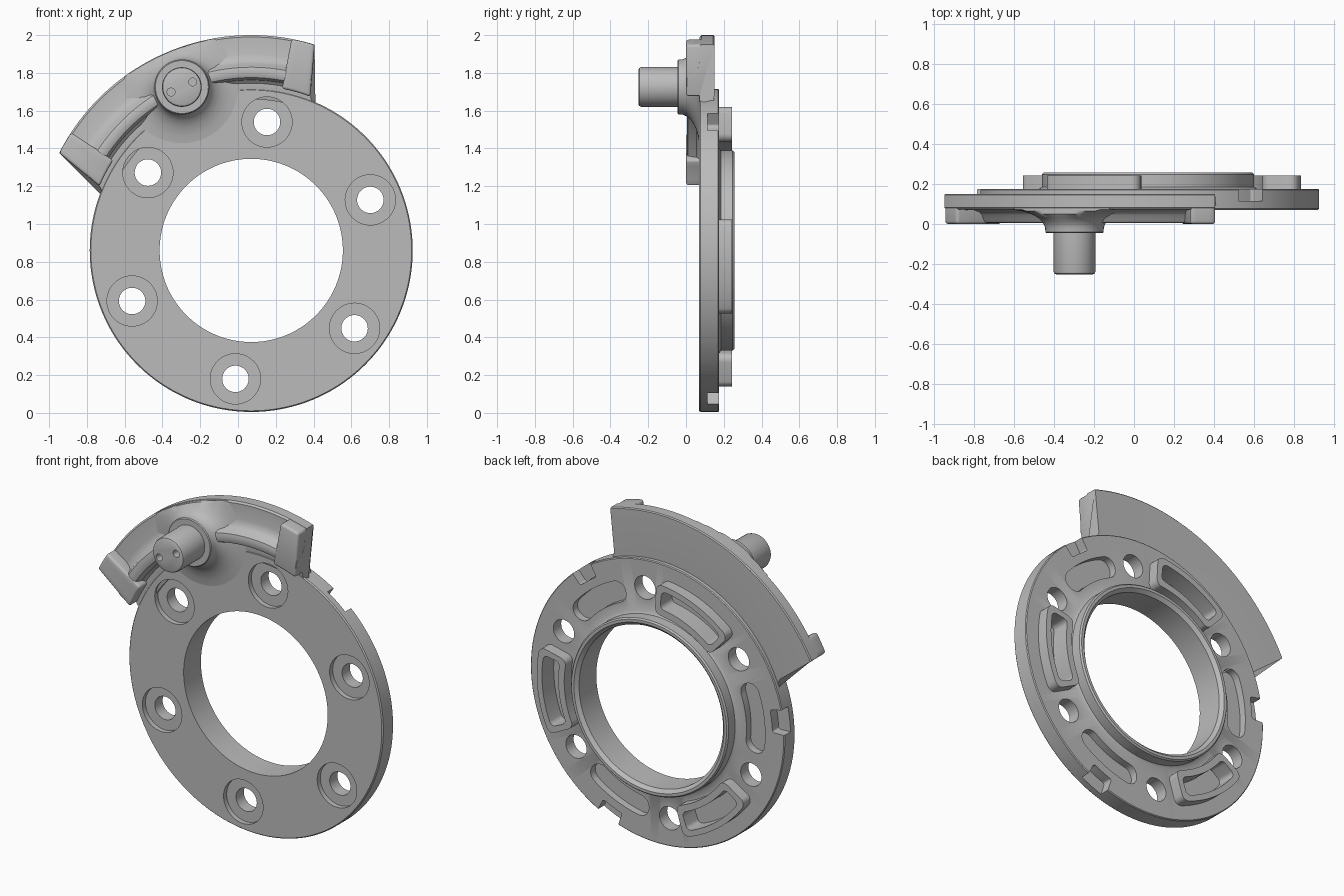
import bpy, bmesh, math

if "Cube" in bpy.data.objects:
    bpy.data.objects.remove(bpy.data.objects["Cube"])

CX, CZ = 0.07, 0.86          # disc centre
AXIS = 113                   # direction of the lug, degrees
PIN_R = 0.94                 # pin distance from the disc centre

grey = bpy.data.materials.new("grey_metal")
grey.diffuse_color = (0.5, 0.5, 0.5, 1)
grey.use_nodes = True
grey.node_tree.nodes["Principled BSDF"].inputs["Base Color"].default_value = grey.diffuse_color


def polar(a, r, y, c=(CX, CZ)):
    a = math.radians(a)
    return (c[0] + r * math.cos(a), y, c[1] + r * math.sin(a))


PIN = polar(AXIS, PIN_R, 0)
PIN = (PIN[0], PIN[2])


def grid_object(name, rings, wrap):
    """Join closed rings of points; cap the ends unless they wrap round."""
    bm = bmesh.new()
    rows = [[bm.verts.new(p) for p in ring] for ring in rings]
    n = len(rows[0])
    for i in range(len(rows) if wrap else len(rows) - 1):
        a, b = rows[i], rows[(i + 1) % len(rows)]
        for j in range(n):
            k = (j + 1) % n
            bm.faces.new((a[j], a[k], b[k], b[j]))
    if not wrap:
        bm.faces.new(rows[0])
        bm.faces.new(rows[-1][::-1])
    bmesh.ops.recalc_face_normals(bm, faces=bm.faces)
    me = bpy.data.meshes.new(name)
    bm.to_mesh(me)
    bm.free()
    me.materials.append(grey)
    ob = bpy.data.objects.new(name, me)
    bpy.context.collection.objects.link(ob)
    return ob


def turned(name, profile, c, n=64):
    """Solid turned round the y axis from (radius, y) pairs, capped at both ends."""
    return grid_object(name, [[polar(360 * i / n, r, y, c) for i in range(n)]
                              for r, y in profile], False)


def sector(name, a, half, r0, r1, corner, y0, y1):
    """Curved rounded-rectangle prism following the disc."""
    rm, hw = (r0 + r1) / 2, (r1 - r0) / 2
    hl = math.radians(half) * rm
    pts = []
    for q, (sx, sy) in enumerate([(1, 1), (-1, 1), (-1, -1), (1, -1)]):
        for i in range(9):
            t = math.radians(90 * q + 90 * i / 8)
            pts.append((sx * (hl - corner) + corner * math.cos(t),
                        sy * (hw - corner) + corner * math.sin(t)))
        if q in (0, 2):      # follow the curve along the long sides
            x0 = sx * (hl - corner)
            pts += [(x0 * (1 - i / 6), sy * hw) for i in range(1, 12)]
    return grid_object(name, [[polar(a + math.degrees(s / rm), rm + d, y)
                               for s, d in pts] for y in (y0, y1)], False)


def activate(ob):
    bpy.ops.object.select_all(action='DESELECT')
    ob.select_set(True)
    bpy.context.view_layer.objects.active = ob


def boolean(ob, tool, op):
    m = ob.modifiers.new("cut", 'BOOLEAN')
    m.object, m.operation, m.solver = tool, op, 'EXACT'
    activate(ob)
    bpy.ops.object.modifier_apply(modifier=m.name)
    bpy.data.objects.remove(tool)


def finish(ob, bevel=0):
    activate(ob)
    if bevel:
        m = ob.modifiers.new("round", 'BEVEL')
        m.width, m.segments, m.limit_method = bevel, 3, 'ANGLE'
        m.angle_limit = math.radians(40)
        bpy.ops.object.modifier_apply(modifier=m.name)
    bpy.ops.object.shade_smooth_by_angle(angle=math.radians(35))


# Ring disc with raised hub
section = [(0.485, 0.07), (0.849, 0.07), (0.855, 0.077), (0.855, 0.17), (0.85, 0.175),
           (0.545, 0.175), (0.53, 0.185), (0.53, 0.247), (0.522, 0.256),
           (0.505, 0.256), (0.485, 0.236)]
disc = grid_object("ring_disc", [[polar(360 * i / 144, r, y) for r, y in section]
                                 for i in range(144)], True)

# Raised hollow pads on the back
for a in (113, 233, 353):
    boolean(disc, sector("pad", a, 20, 0.58, 0.765, 0.04, 0.15, 0.243), 'UNION')
    boolean(disc, sector("pad_pocket", a, 17, 0.62, 0.73, 0.03, 0.13, 0.3), 'DIFFERENCE')

# Sunken slots and rim notches on the back
for a in (53, 173, 293):
    boolean(disc, sector("slot", a, 18, 0.6, 0.725, 0.06, 0.13, 0.3), 'DIFFERENCE')
    boolean(disc, sector("notch", a, 5, 0.775, 0.95, 0.015, 0.115, 0.3), 'DIFFERENCE')

# Bolt holes with counterbores on the front
for k in range(6):
    p = polar(83 + 60 * k, 0.685, 0)
    c = (p[0], p[2])
    boolean(disc, turned("bolt_hole", [(0.133, -0.1), (0.133, 0.1), (0.07, 0.1),
                                       (0.07, 0.4)], c, 48), 'DIFFERENCE')
finish(disc)


# Lug: curved plate with an inner ridge, ends splayed
def half(r):
    return 40.1 + (1.14 - r) * 13.2 + max(0, 0.88 - r) * 45


lug_section = [(0.80, 0.145), (0.88, 0.15), (1.134, 0.15), (1.14, 0.144), (1.14, 0.082),
               (1.13, 0.072), (1.04, 0.07), (1.01, 0.062), (0.99, 0.045), (0.98, 0.02),
               (0.97, 0.008), (0.955, 0.004), (0.93, 0.004), (0.915, 0.01), (0.908, 0.025),
               (0.902, 0.055), (0.885, 0.07), (0.86, 0.0705), (0.80, 0.085)]
lug = grid_object("curved_lug", [[polar(AXIS + t / 30 * half(r), r, y)
                                  for r, y in lug_section] for t in range(-30, 31)], False)
finish(lug)

# Raised blocks at both ends of the lug
block_section = [(0.872, 0.149), (1.139, 0.149), (1.139, 0.0), (0.872, 0.0)]
for side, label in ((-1, "right"), (1, "left")):
    block = grid_object(label + "_end_block", [
        [polar(AXIS + side * (33.8 + (half(r) + 0.05 - 33.8) * t / 4), r, y)
         for r, y in block_section] for t in range(5)], False)
    finish(block, 0.014)

# Flared boss under the pin, kept inside the lug's outer edge
boss = turned("flared_boss", [(0.14, -0.045), (0.145, -0.04), (0.147, -0.015), (0.158, 0.008),
                              (0.18, 0.03), (0.215, 0.05), (0.26, 0.064), (0.31, 0.072),
                              (0.31, 0.1)], PIN)
for v in boss.data.vertices:
    dx, dz = v.co.x - CX, v.co.z - CZ
    d = math.hypot(dx, dz)
    if d > 1.137:
        v.co.x, v.co.z = CX + dx / d * 1.137, CZ + dz / d * 1.137
finish(boss)

# Pin with two small blind holes in its face
pin = turned("pin", [(0.09, -0.252), (0.101, -0.247), (0.105, -0.236), (0.105, 0.0)], PIN)
for a in (25, 205):
    p = polar(a, 0.063, 0, PIN)
    boolean(pin, turned("pin_hole", [(0.021, -0.3), (0.021, -0.2)], (p[0], p[2]), 24),
            'DIFFERENCE')
finish(pin)
